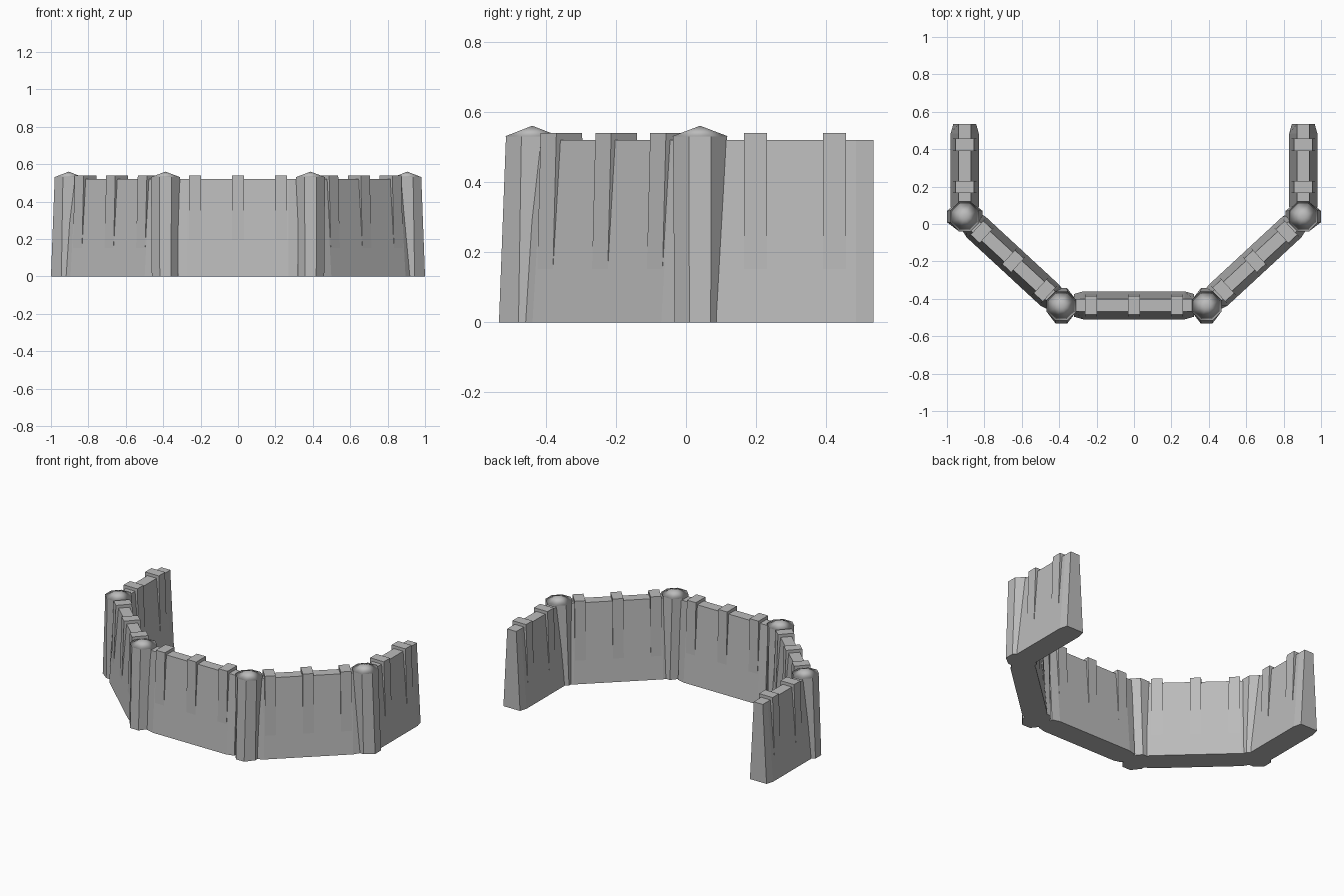
import bpy, bmesh, math
from mathutils import Matrix, Vector

cube = bpy.data.objects.get("Cube")
if cube:
    bpy.data.objects.remove(cube, do_unlink=True)

stone = bpy.data.materials.new("grey stone")
stone.use_nodes = True
GREY = (0.5, 0.5, 0.5, 1)
stone.diffuse_color = GREY
stone.node_tree.nodes["Principled BSDF"].inputs["Base Color"].default_value = GREY


def loft(name, rings, matrix, tip=None, smooth=False):
    """Solid through rings of equal point count, closed by a flat lid or a tip."""
    bm = bmesh.new()
    loops = [[bm.verts.new(p) for p in ring] for ring in rings]
    n = len(loops[0])
    for low, high in zip(loops, loops[1:]):
        for i in range(n):
            j = (i + 1) % n
            bm.faces.new((low[i], low[j], high[j], high[i]))
    bm.faces.new(loops[0][::-1])
    if tip:
        apex = bm.verts.new(tip)
        for i in range(n):
            bm.faces.new((loops[-1][i], loops[-1][(i + 1) % n], apex))
    else:
        bm.faces.new(loops[-1])
    bmesh.ops.recalc_face_normals(bm, faces=bm.faces)
    mesh = bpy.data.meshes.new(name)
    bm.to_mesh(mesh)
    bm.free()
    mesh.materials.append(stone)
    for poly in mesh.polygons:
        poly.use_smooth = smooth
    obj = bpy.data.objects.new(name, mesh)
    obj.matrix_world = matrix
    bpy.context.collection.objects.link(obj)


def place(x, y, angle):
    return Matrix.Translation((x, y, 0)) @ Matrix.Rotation(math.radians(angle), 4, "Z")


def wall_ring(x0, x1, half, inset, z):
    """Long outline whose ends narrow slightly."""
    c, end = 0.05, half - inset
    side = [(x0, end), (x0 + c, half), (x1 - c, half), (x1, end)]
    return [(x, y, z) for x, y in side] + [(x, -y, z) for x, y in side[::-1]]


def box_ring(x, w, half, z):
    return [(x - w, -half, z), (x + w, -half, z), (x + w, half, z), (x - w, half, z)]


def octagon(rx, ry, z):
    k = 1 / math.cos(math.pi / 8)
    return [(rx * k * math.cos(a), ry * k * math.sin(a), z)
            for a in (math.pi / 8 + i * math.pi / 4 for i in range(8))]


def wall(name, matrix, x0, x1, battens, foot):
    # Tapered wall body
    loft(name, [wall_ring(x0, x1, 0.075, 0.014, 0), wall_ring(x0, x1, 0.034, 0.001, 0.52)], matrix)
    # Upright battens rising just above the wall
    for i, x in enumerate(battens):
        loft(f"{name}_batten_{i + 1}",
             [box_ring(x, 0.033, foot, 0.005), box_ring(x, 0.033, 0.05, 0.54)], matrix)


def post(name, matrix):
    # Post spreads outward at the foot, with a low pointed cap
    loft(name, [octagon(0.073, 0.095, 0), octagon(0.077, 0.075, 0.53)], matrix)
    loft(name + "_cap", [octagon(0.079, 0.077, 0.53)], matrix, tip=(0, 0, 0.56), smooth=True)


front_post = Vector((0.388, -0.438))
side_post = Vector((0.905, 0.04))
middle = (front_post + side_post) / 2
run = side_post - front_post
slant = math.degrees(math.atan2(run.y, run.x))

wall("front_wall", place(0, -0.435, 0), -0.32, 0.32, (-0.23, 0, 0.23), 0.065)
for s, side in ((1, "left"), (-1, "right")):
    post(f"{side}_front_post", place(s * front_post.x, front_post.y, 0))
    post(f"{side}_side_post", place(s * side_post.x, side_post.y, 90))
    wall(f"{side}_slanted_wall", place(s * middle.x, middle.y, s * slant),
         -0.32, 0.32, (-0.23, 0, 0.23), 0.068)
    wall(f"{side}_side_wall", place(s * side_post.x, 0, 90), 0.04, 0.535, (0.198, 0.423), 0.068)
